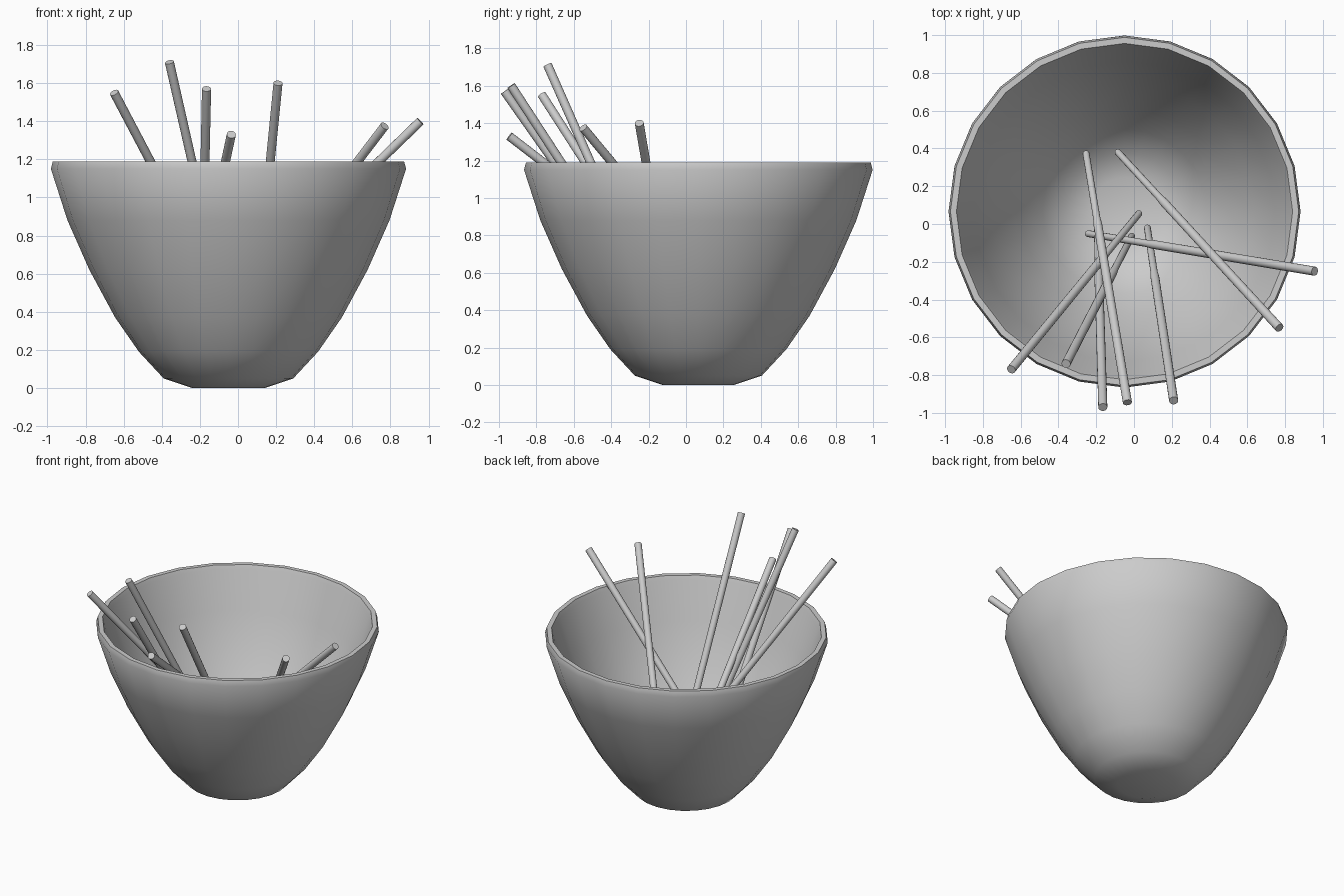
import bpy, math
from mathutils import Vector

if "Cube" in bpy.data.objects:
    bpy.data.objects.remove(bpy.data.objects["Cube"])


def lathe(name, profile, sides, angle):
    """Spin a (radius, z) profile around z; cap open ends with n-gons."""
    verts, faces = [], []
    for r, z in profile:
        for i in range(sides):
            a = 2 * math.pi * i / sides
            verts.append((r * math.cos(a), r * math.sin(a), z))
    for k in range(len(profile) - 1):
        for i in range(sides):
            j = (i + 1) % sides
            faces.append((k * sides + i, k * sides + j,
                          (k + 1) * sides + j, (k + 1) * sides + i))
    last = (len(profile) - 1) * sides
    faces.append(tuple(reversed(range(sides))))
    faces.append(tuple(range(last, last + sides)))
    mesh = bpy.data.meshes.new(name)
    mesh.from_pydata(verts, [], faces)
    obj = bpy.data.objects.new(name, mesh)
    bpy.context.collection.objects.link(obj)
    bpy.ops.object.select_all(action='DESELECT')
    obj.select_set(True)
    bpy.context.view_layer.objects.active = obj
    bpy.ops.object.shade_smooth_by_angle(angle=math.radians(angle))
    return obj


# Bowl: outer wall up, over the rounded rim, inner wall down to the floor
bowl_profile = [
    (0.19, 0.0), (0.34, 0.05), (0.47, 0.19), (0.595, 0.37), (0.73, 0.62),
    (0.845, 0.88), (0.932, 1.15), (0.922, 1.188), (0.89, 1.188),
    (0.878, 1.16), (0.795, 0.90), (0.685, 0.64), (0.55, 0.395),
    (0.435, 0.225), (0.315, 0.10), (0.18, 0.05)]
bowl = lathe("bowl", bowl_profile, 24, 50)
bowl.location = (-0.05, 0.066, 0)

# Sticks: thin lower section, short shoulder, thicker upper section
sticks = [  # (bottom, top)
    ((0.03, 0.06, 0.26), (-0.65, -0.77, 1.55)),
    ((-0.01, -0.06, 0.17), (-0.36, -0.74, 1.71)),
    ((-0.195, 0.0, 0.19), (-0.165, -0.97, 1.57)),
    ((-0.255, 0.38, 0.31), (-0.035, -0.945, 1.33)),
    ((0.07, -0.015, 0.19), (0.21, -0.935, 1.60)),
    ((-0.09, 0.385, 0.25), (0.77, -0.55, 1.375)),
    ((-0.25, -0.05, 0.23), (0.957, -0.25, 1.40)),
]
for n, (bottom, top) in enumerate(sticks, 1):
    b, d = Vector(bottom), Vector(top) - Vector(bottom)
    L = d.length
    profile = [(0.014, 0), (0.018, 0.008), (0.019, 0.26 * L),
               (0.023, 0.29 * L), (0.024, L)]
    stick = lathe(f"stick_{n}", profile, 16, 40)
    stick.location = b
    stick.rotation_euler = d.to_track_quat('Z', 'Y').to_euler()
